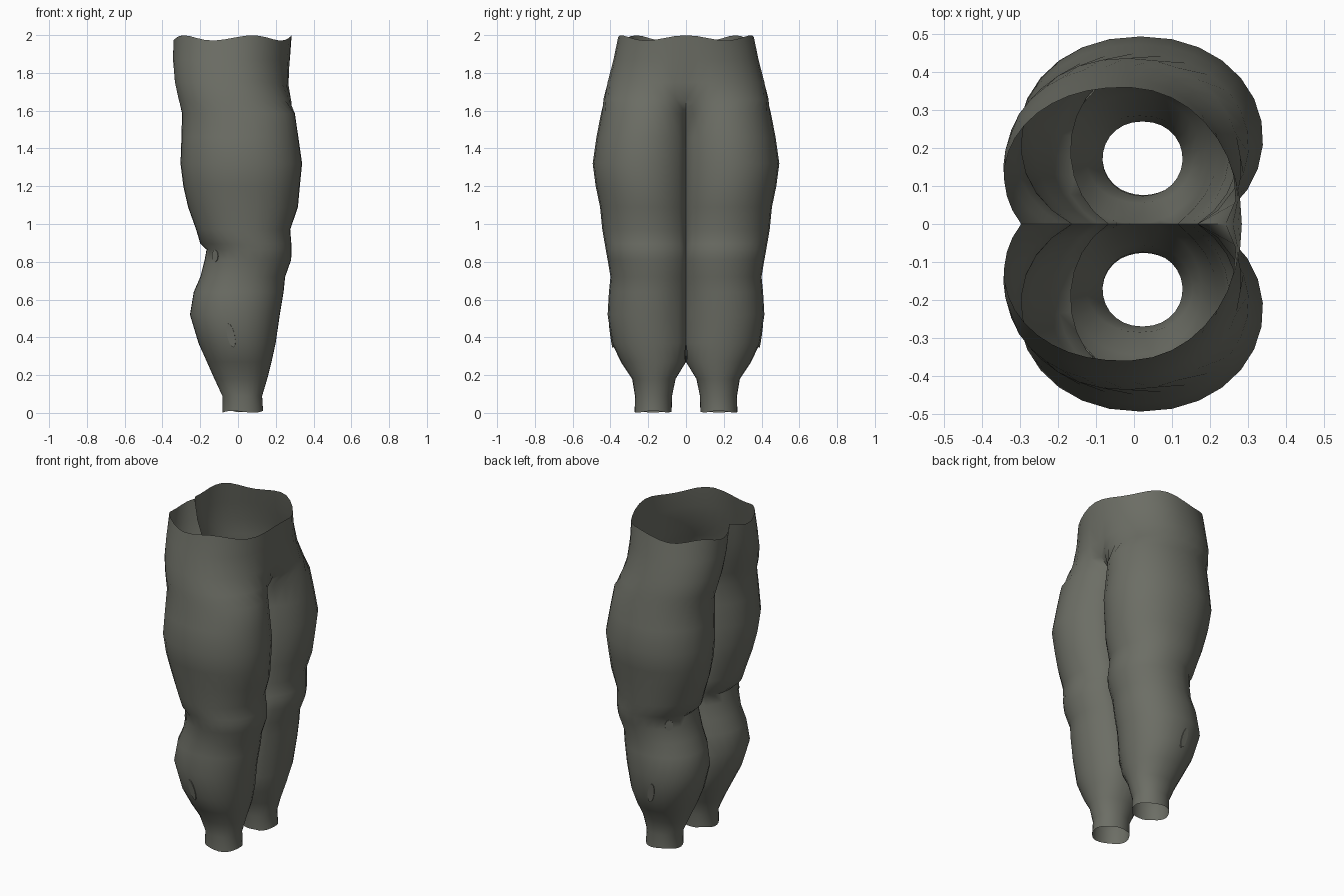
import bpy, bmesh, math
from mathutils import Vector

if "Cube" in bpy.data.objects:
    bpy.data.objects.remove(bpy.data.objects["Cube"])

cloth = bpy.data.materials.new("olive grey cloth")
cloth.diffuse_color = (0.15, 0.155, 0.13, 1)
cloth.use_nodes = True
cloth.node_tree.nodes["Principled BSDF"].inputs["Base Color"].default_value = cloth.diffuse_color

# Leg sections: height, back x, front x, outer y, front centre y, back centre y
SECTIONS = [
    (0.006, -0.083, 0.133, 0.272, 0.174, 0.174),
    (0.09, -0.083, 0.128, 0.270, 0.172, 0.172),
    (0.18, -0.125, 0.155, 0.285, 0.170, 0.170),
    (0.27, -0.165, 0.178, 0.345, 0.172, 0.172),
    (0.37, -0.210, 0.200, 0.392, 0.185, 0.185),
    (0.52, -0.255, 0.222, 0.415, 0.195, 0.195),
    (0.64, -0.235, 0.242, 0.408, 0.190, 0.190),
    (0.72, -0.200, 0.250, 0.400, 0.186, 0.186),
    (0.81, -0.177, 0.282, 0.415, 0.191, 0.191),
    (0.865, -0.167, 0.284, 0.425, 0.195, 0.195),
    (0.895, -0.200, 0.283, 0.430, 0.197, 0.197),
    (0.97, -0.222, 0.277, 0.443, 0.203, 0.203),
    (1.09, -0.265, 0.318, 0.455, 0.210, 0.210),
    (1.20, -0.290, 0.328, 0.478, 0.218, 0.218),
    (1.32, -0.305, 0.340, 0.494, 0.226, 0.226),
    (1.46, -0.300, 0.320, 0.474, 0.217, 0.217),
    (1.585, -0.297, 0.302, 0.450, 0.207, 0.207),
    (1.66, -0.315, 0.282, 0.437, 0.150, 0.198),
    (1.75, -0.335, 0.268, 0.416, 0.080, 0.180),
    (1.87, -0.344, 0.275, 0.384, 0.020, 0.150),
    (1.985, -0.342, 0.284, 0.360, 0.000, 0.125),
]
OUTER, INNER = 22, 5        # columns on the outside and along the inseam
CROTCH = 16                 # last section with a closed inseam
TOP = len(SECTIONS) - 1


def section(i):
    """Outer points from front inseam to back inseam, then the inseam itself."""
    z, xb, xf, yo, yf, yb = SECTIONS[i]
    xc, a = (xb + xf) / 2, (xf - xb) / 2
    start = math.asin(max(-0.85, -yf / (yo - yf)))
    end = math.pi - math.asin(max(-0.85, -yb / (yo - yb)))
    pts = []
    for k in range(OUTER + 1):
        t = start + (end - start) * k / OUTER
        yc = yf if math.cos(t) > 0 else yb
        y = yc + (yo - yc) * math.sin(t)
        if k in (0, OUTER) and i > 3:
            y = 0
        x = xc + a * math.copysign(abs(math.cos(t)) ** 0.93, math.cos(t))
        dz = 0.014 * math.cos(t * 5) if i == TOP else 0   # wavy waist edge
        dz = 0.005 * math.cos(t * 3) if i == 0 else dz    # uneven hem
        pts.append((x, max(0, y), z + dz))
    if i <= CROTCH:
        for k in range(1, INNER + 1):
            t = end + (start + 2 * math.pi - end) * k / (INNER + 1)
            y = yf + (yo - yf) * math.sin(t)
            pts.append((xc + a * math.cos(t), 0 if i > 3 else max(0, y), z))
    return pts


# Trousers: one lofted leg with half a waist, mirrored across the middle
bm = bmesh.new()
rings = [[bm.verts.new(p) for p in section(i)] for i in range(len(SECTIONS))]
for i in range(TOP):
    low, high = rings[i], rings[i + 1]
    count = len(low) if i < CROTCH else OUTER
    for k in range(count):
        n = (k + 1) % len(low)
        bm.faces.new((low[k], low[n], high[n], high[k]))
bmesh.ops.recalc_face_normals(bm, faces=bm.faces)
# Make the outside of the thigh face outward
probe = max(bm.faces, key=lambda f: f.calc_center_median().y)
if probe.normal.y < 0:
    bmesh.ops.reverse_faces(bm, faces=bm.faces)
other = bmesh.ops.duplicate(bm, geom=bm.verts[:] + bm.edges[:] + bm.faces[:])["geom"]
for v in (g for g in other if isinstance(g, bmesh.types.BMVert)):
    v.co.y = -v.co.y
bmesh.ops.reverse_faces(bm, faces=[g for g in other if isinstance(g, bmesh.types.BMFace)])
# Join the halves along the waist and crotch only
seam = [v for v in bm.verts if abs(v.co.y) < 1e-5 and v.co.z > 1.58]
bmesh.ops.remove_doubles(bm, verts=seam, dist=1e-4)
mesh = bpy.data.meshes.new("trousers")
bm.to_mesh(mesh)
bm.free()
mesh.materials.append(cloth)
trousers = bpy.data.objects.new("trousers", mesh)
bpy.context.collection.objects.link(trousers)
bpy.context.view_layer.objects.active = trousers
trousers.select_set(True)
bpy.ops.object.shade_smooth_by_angle(angle=math.radians(50))
bpy.context.view_layer.update()


def patch(name, x, z, rx, rz, tilt, side):
    """Thin oval patch lying on the outside of a leg."""
    hit, loc, normal, _ = trousers.ray_cast(Vector((x, side, z)), Vector((0, -side, 0)))
    if not hit:
        return
    bpy.ops.mesh.primitive_cylinder_add(vertices=12, radius=1, depth=0.008)
    ob = bpy.context.object
    ob.name = name
    across = Vector((0, 0, 1)).cross(normal).normalized()
    up = normal.cross(across)
    lean = tilt * side
    u = across * math.cos(lean) + up * math.sin(lean)
    v = normal.cross(u)
    for vert in ob.data.vertices:
        c = vert.co.copy()
        vert.co = loc + u * c.x * rx + v * c.y * rz + normal * c.z
    ob.data.materials.append(cloth)


# Oval patches behind the knee and on the calf
for side, label in ((-1, "right"), (1, "left")):
    patch("knee_patch_" + label, -0.12, 0.83, 0.024, 0.032, 0.0, side)
    patch("calf_patch_" + label, -0.037, 0.41, 0.02, 0.065, -0.2, side)
